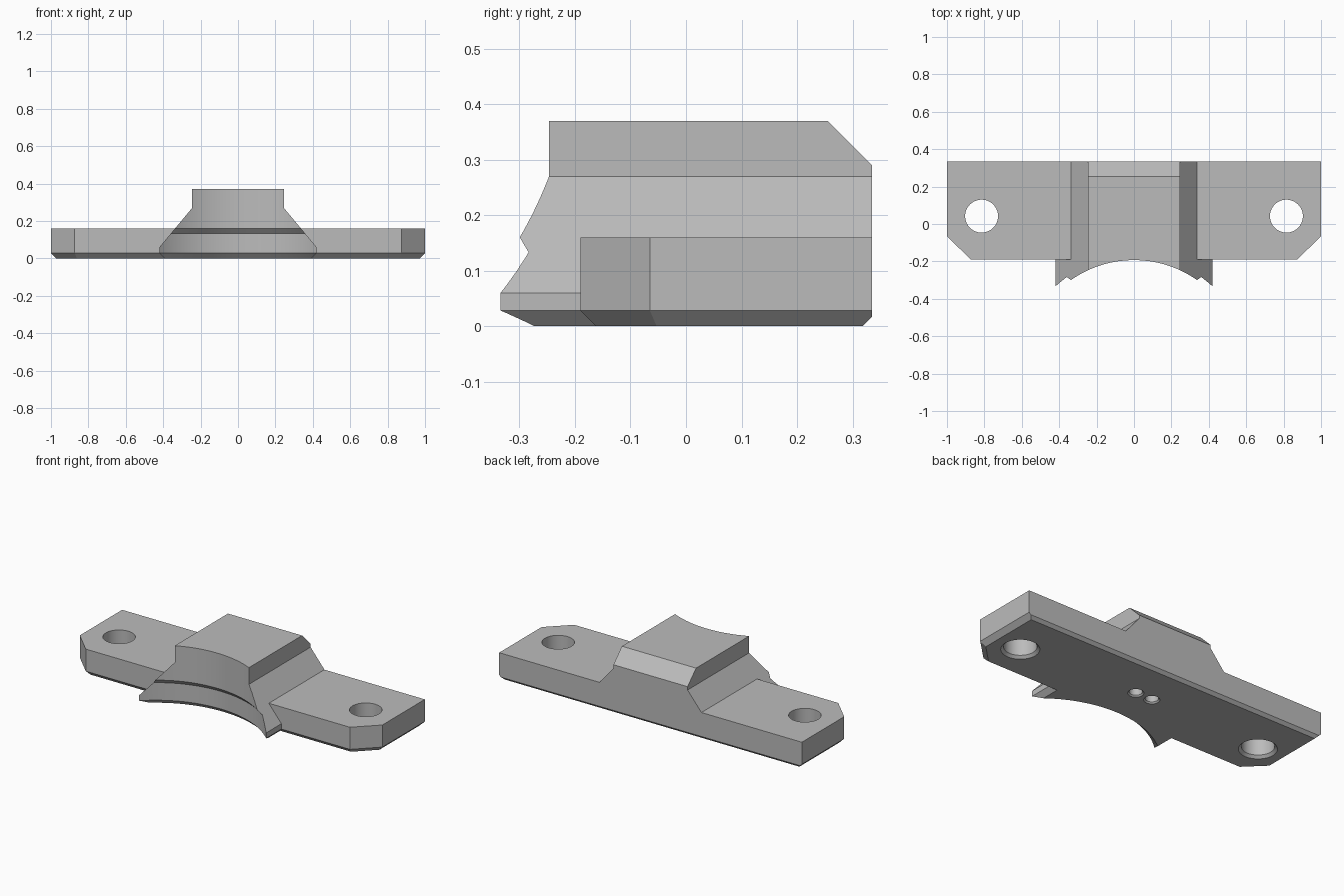
import bpy, bmesh, math

if "Cube" in bpy.data.objects:
    bpy.data.objects.remove(bpy.data.objects["Cube"], do_unlink=True)

grey = bpy.data.materials.new("plain grey")
grey.use_nodes = True
COLOUR = (0.5, 0.5, 0.5, 1)
grey.diffuse_color = COLOUR
grey.node_tree.nodes["Principled BSDF"].inputs["Base Color"].default_value = COLOUR


def loft(name, rings):
    """Closed solid through rings with equal point counts."""
    bm = bmesh.new()
    loops = [[bm.verts.new(p) for p in ring] for ring in rings]
    n = len(loops[0])
    for low, high in zip(loops, loops[1:]):
        for i in range(n):
            j = (i + 1) % n
            bm.faces.new((low[i], low[j], high[j], high[i]))
    bm.faces.new(loops[0][::-1])
    bm.faces.new(loops[-1])
    bmesh.ops.recalc_face_normals(bm, faces=bm.faces)
    mesh = bpy.data.meshes.new(name)
    bm.to_mesh(mesh)
    bm.free()
    mesh.materials.append(grey)
    obj = bpy.data.objects.new(name, mesh)
    bpy.context.collection.objects.link(obj)
    return obj


def lathe(name, x, y, profile, sides):
    angles = [2 * math.pi * i / sides for i in range(sides)]
    return loft(name, [[(x + r * math.cos(a), y + r * math.sin(a), z) for a in angles]
                       for r, z in profile])


def mirrored(half):
    return half + [(-x, v) for x, v in reversed(half)]


def combine(target, tool, operation):
    mod = target.modifiers.new(tool.name, 'BOOLEAN')
    mod.object, mod.operation, mod.solver = tool, operation, 'EXACT'
    bpy.context.view_layer.objects.active = target
    bpy.ops.object.modifier_apply(modifier=mod.name)
    bpy.data.objects.remove(tool, do_unlink=True)


BACK, BEVEL = 0.335, 0.028

# Base plate with clipped front corners and a bevelled underside
outer = mirrored([(0.873, -0.19), (1, -0.065), (1, BACK)])
inner = mirrored([(0.861, -0.19 + BEVEL), (1 - BEVEL, -0.053), (1 - BEVEL, BACK)])
bracket = loft("mounting_bracket", [[(x, y, z) for x, y in ring]
                                    for ring, z in ((inner, 0), (outer, BEVEL), (outer, 0.16))])

# Tapered central saddle block
section = mirrored([(0.42 - BEVEL, 0), (0.42, BEVEL), (0.42, 0.06), (0.245, 0.27), (0.245, 0.37)])
block = loft("saddle_block", [[(x, y, z) for x, z in section] for y in (-0.4, BACK)])
combine(bracket, block, 'UNION')

# Curved front recess with a stepped lip
recess = lathe("front_recess", 0, -0.779,
               [(0.66, -0.02), (0.612, BEVEL), (0.612, 0.133), (0.586, 0.16), (0.586, 0.5)], 128)
combine(bracket, recess, 'DIFFERENCE')

# Bevels along the back: upper edge of the block, lower edge of the plate
for name, wedge in (("top_bevel", [(0.225, 0.4), (0.4, 0.225), (0.4, 0.4)]),
                    ("bottom_bevel", [(0.298, -0.02), (0.375, -0.02), (0.375, 0.057)])):
    cutter = loft(name, [[(x, y, z) for y, z in wedge] for x in (-1.1, 1.1)])
    combine(bracket, cutter, 'DIFFERENCE')

# Countersunk bolt holes and small blind holes underneath
for side in (-1, 1):
    bolt = lathe("bolt_hole", side * 0.815, 0.042,
                 [(0.123, -0.02), (0.103, 0), (0.088, 0.015), (0.088, 0.3)], 64)
    combine(bracket, bolt, 'DIFFERENCE')
    pin = lathe("pin_hole", side * 0.055, 0.08,
                [(0.058, -0.015), (0.043, 0), (0.035, 0.008), (0.035, 0.12)], 48)
    combine(bracket, pin, 'DIFFERENCE')

bpy.ops.object.select_all(action='DESELECT')
bracket.select_set(True)
bpy.context.view_layer.objects.active = bracket
bpy.ops.object.shade_smooth_by_angle(angle=math.radians(30))
